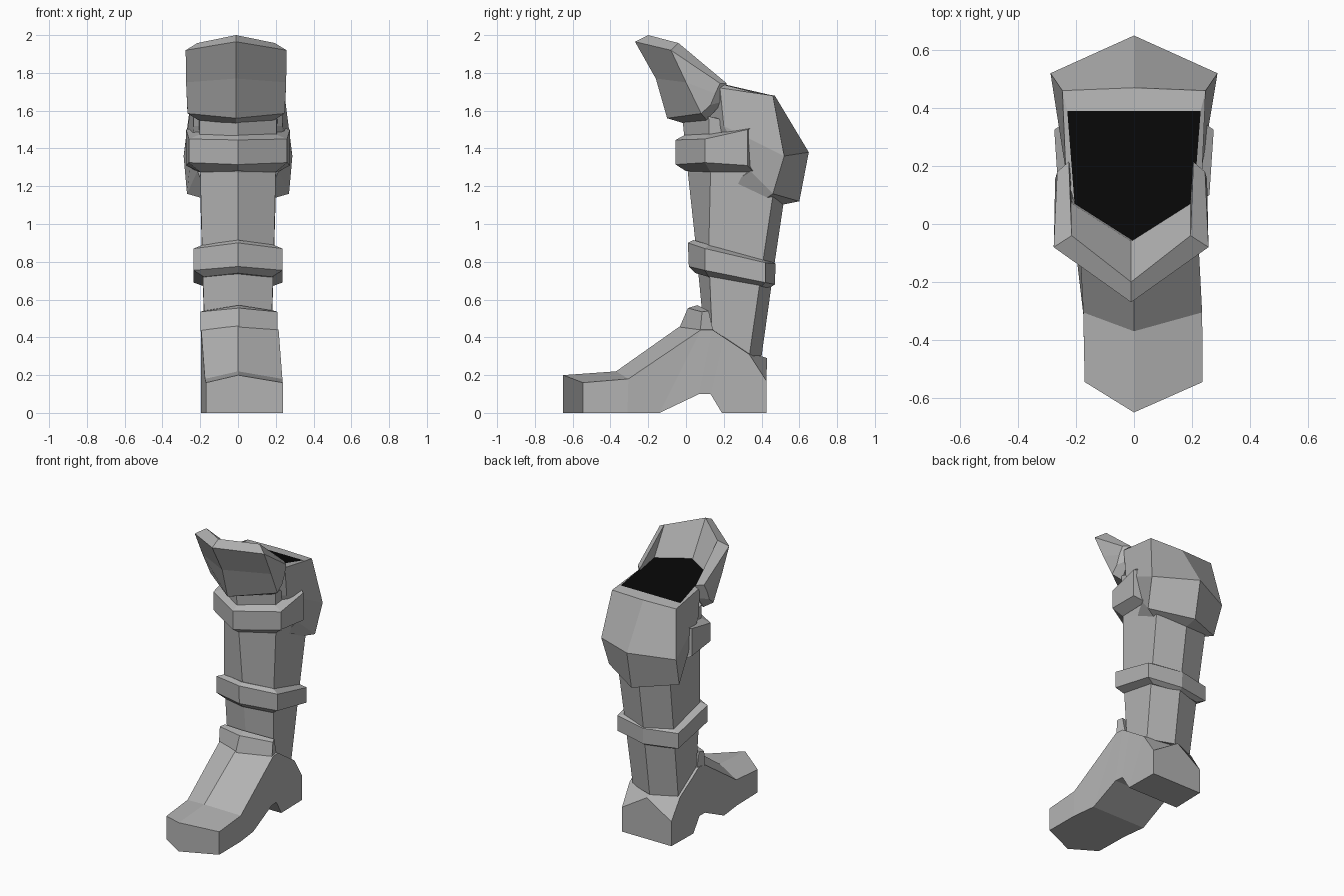
import bpy, bmesh

cube = bpy.data.objects.get("Cube")
if cube:
    bpy.data.objects.remove(cube, do_unlink=True)


def material(name, rgb):
    m = bpy.data.materials.new(name)
    m.use_nodes = True
    m.diffuse_color = (*rgb, 1)
    m.node_tree.nodes["Principled BSDF"].inputs["Base Color"].default_value = (*rgb, 1)
    return m


GREY = material("grey", (0.45,) * 3)
BLACK = material("black lining", (0.002,) * 3)


def loft(name, rings, cap_end_black=False):
    """Skin a run of closed rings and cap both ends."""
    bm = bmesh.new()
    rows = [[bm.verts.new(p) for p in ring] for ring in rings]
    n = len(rows[0])
    for a, b in zip(rows, rows[1:]):
        for i in range(n):
            j = (i + 1) % n
            bm.faces.new((a[i], a[j], b[j], b[i]))
    bm.faces.new(rows[0][::-1])
    end = bm.faces.new(rows[-1])
    end.material_index = int(cap_end_black)
    bmesh.ops.remove_doubles(bm, verts=bm.verts, dist=0.0005)
    bmesh.ops.recalc_face_normals(bm, faces=bm.faces)
    me = bpy.data.meshes.new(name)
    bm.to_mesh(me)
    bm.free()
    me.materials.append(GREY)
    me.materials.append(BLACK)
    ob = bpy.data.objects.new(name, me)
    bpy.context.collection.objects.link(ob)
    return ob


def hexa(front, side, rear, back, w, wr=None):
    """Six-sided ring from (y, z) pairs: front ridge, side corners, back ridge."""
    wr = wr or w
    return [(0, *front), (w, *side), (wr, *rear), (0, *back), (-wr, *rear), (-w, *side)]


def wrap(name, centre, *sides):
    """Plate folded round the front: centre section plus mirrored side sections."""
    def place(sec, sign):
        return [(sign * x, y, z) for x, y, z in sec]
    left = [place(s, -1) for s in reversed(sides)]
    return loft(name, left + [centre] + [place(s, 1) for s in sides])


# Shaft of the boot
loft("shaft", [
    hexa((.10, .38), (.14, .38), (.335, .30), (.40, .30), .175),
    hexa((.05, .90), (.12, .85), (.41, .82), (.47, .80), .19),
    hexa((.01, 1.27), (.13, 1.27), (.46, 1.15), (.515, 1.1), .20),
    hexa((-.02, 1.57), (.12, 1.57), (.40, 1.5), (.45, 1.5), .205, .22),
])

# Flared calf guard with the dark top opening
loft("calf_guard", [
    hexa((.10, 1.20), (.25, 1.22), (.43, 1.14), (.50, 1.10), .19, .20),
    hexa((.08, 1.27), (.34, 1.28), (.46, 1.16), (.60, 1.12), .215, .27),
    hexa((.04, 1.50), (.20, 1.52), (.52, 1.36), (.65, 1.38), .235, .288),
    hexa((-.03, 1.68), (.18, 1.72), (.46, 1.68), (.47, 1.68), .235, .247),
    hexa((-.06, 1.77), (.07, 1.77), (.39, 1.69), (.39, 1.69), .205, .23),
], cap_end_black=True)

# Raised knee flap
flap = wrap(
    "knee_flap",
    [(0, -.27, 1.965), (0, -.16, 1.77), (0, -.10, 1.56),
     (0, 0, 1.53), (0, -.06, 1.77), (0, -.20, 2.0)],
    [(.267, -.08, 1.92), (.265, 0, 1.75), (.257, .08, 1.585),
     (.20, .11, 1.55), (.205, .07, 1.77), (.205, -.04, 1.958)],
    [(.255, .18, 1.745), (.262, .155, 1.69), (.26, .13, 1.63),
     (.22, .20, 1.65), (.21, .21, 1.70), (.215, .215, 1.745)],
)
flap.location.x = -.01

# Upper strap, ending under the calf guard
loft("upper_strap", [
    hexa((0, 1.475), (.12, 1.475), (.35, 1.51), (.40, 1.5), .20, .24),
    hexa((-.055, 1.445), (.10, 1.45), (.325, 1.50), (.40, 1.49), .26, .275),
    hexa((-.055, 1.315), (.10, 1.325), (.325, 1.31), (.40, 1.3), .26, .275),
    hexa((0, 1.28), (.13, 1.275), (.36, 1.275), (.40, 1.28), .20, .21),
])

# Lower strap, tilted down to the back
loft("lower_strap", [
    hexa((.04, .915), (.12, .89), (.41, .81), (.46, .80), .185),
    hexa((.01, .90), (.10, .87), (.42, .795), (.475, .79), .235),
    hexa((.015, .775), (.10, .755), (.42, .69), (.47, .68), .235),
    hexa((.05, .74), (.12, .72), (.40, .67), (.44, .66), .18),
])


def foot_ring(top, side, bottom, left, right, toe=None):
    bc = toe or bottom
    return [(0, *top), (right, *side), (right, *bottom), (0, *bc),
            (left, *bottom), (left, *side)]


# Foot with arched sole and heel
loft("foot", [
    foot_ring((-.65, .20), (-.545, .16), (-.545, 0), -.17, .237, (-.65, 0)),
    foot_ring((-.37, .22), (-.305, .18), (-.31, 0), -.175, .235),
    foot_ring((-.03, .46), (.08, .44), (-.14, 0), -.195, .215),
    foot_ring((.10, .47), (.14, .44), (.07, .10), -.195, .21),
    foot_ring((.20, .42), (.20, .40), (.13, .10), -.195, .205),
    foot_ring((.37, .31), (.335, .31), (.19, 0), -.19, .20),
    foot_ring((.43, .29), (.425, .17), (.425, 0), -.185, .195),
])

# Tongue standing up at the ankle
wrap(
    "tongue",
    [(0, -.035, .45), (0, .01, .555), (0, .06, .57), (0, .12, .44)],
    [(.204, .075, .43), (.204, .085, .535), (.19, .12, .54), (.19, .145, .43)],
).location.x = .005
